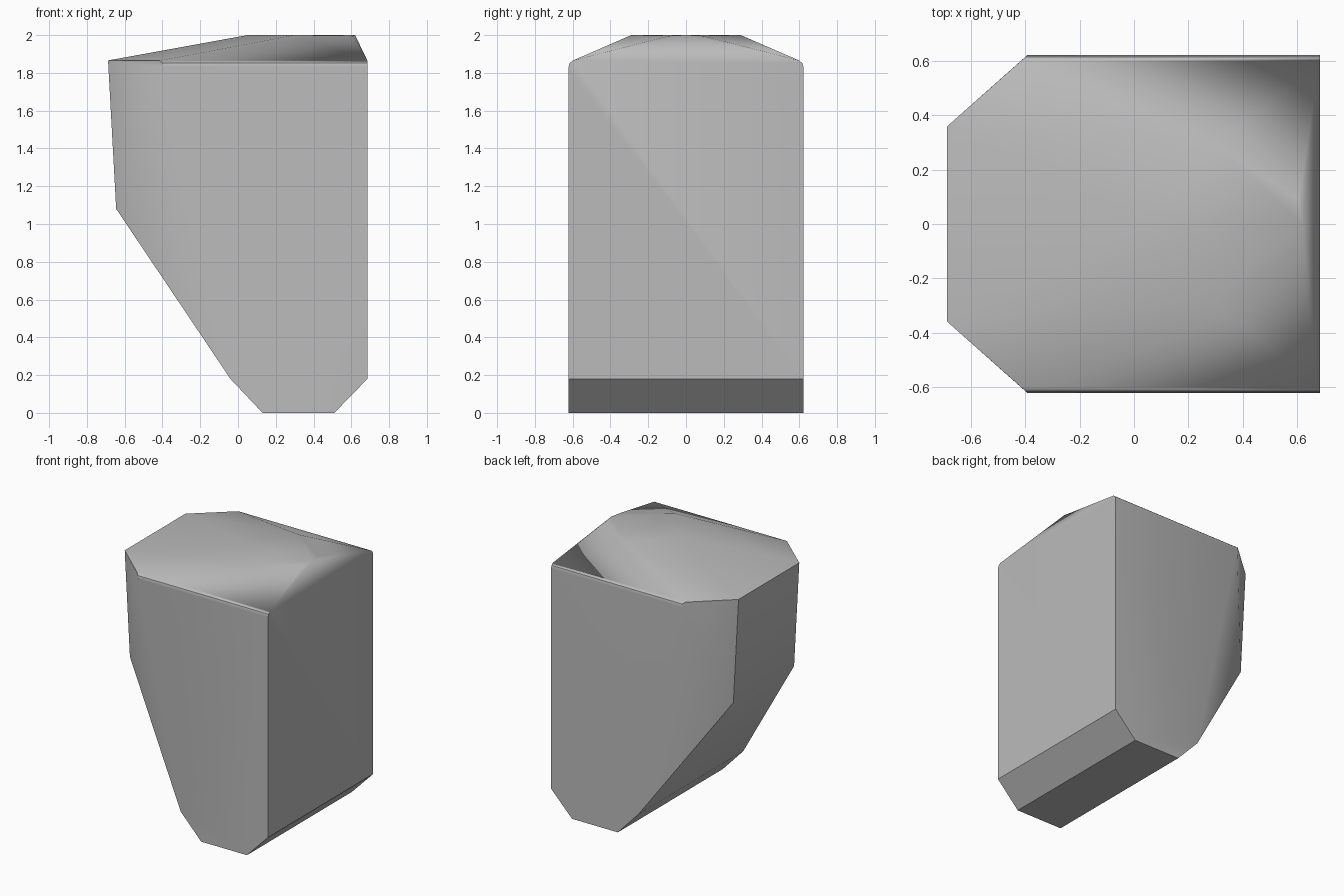
import bpy
import bmesh
import math

cube = bpy.data.objects.get("Cube")
if cube:
    bpy.data.objects.remove(cube, do_unlink=True)

# Stone colour
stone = bpy.data.materials.new("grey stone")
stone.use_nodes = True
grey = (0.5, 0.5, 0.5, 1.0)
stone.diffuse_color = grey
bsdf = stone.node_tree.nodes["Principled BSDF"]
bsdf.inputs["Base Color"].default_value = grey
bsdf.inputs["Roughness"].default_value = 0.8

# Corner points of one half, mirrored across y
half_width = 0.622
base = [(0.13, 0), (0.51, 0), (0.685, 0.18), (-0.04, 0.18)]
corners = [(x, half_width, z) for x, z in base]
# Narrow end
corners += [(-0.688, 0.36, 1.866), (-0.645, 0.36, 1.08)]
# Rounded upper rim of the flat sides
for y, z in [(half_width, 1.83), (0.616, 1.852), (0.6, 1.865)]:
    corners += [(0.685, y, z), (-0.393 - 1.1 * (half_width - y), y, z)]
# Low crown
corners += [(0.3, 0.29, 2.0), (0.607, 0.09, 1.996)]
crown_ridge = [(0.05, 0, 2.0), (0.62, 0, 2.0)]

bm = bmesh.new()
for x, y, z in corners:
    for side in (-1, 1):
        bm.verts.new((x, side * y, z))
for point in crown_ridge:
    bm.verts.new(point)

# Wrap the points in a solid and merge the flat faces
hull = bmesh.ops.convex_hull(bm, input=bm.verts[:])
loose = {g for g in hull["geom_interior"] + hull["geom_unused"]
         if isinstance(g, bmesh.types.BMVert)}
bmesh.ops.delete(bm, geom=list(loose), context="VERTS")
bmesh.ops.dissolve_limit(bm, angle_limit=math.radians(1),
                         verts=bm.verts[:], edges=bm.edges[:])
bmesh.ops.recalc_face_normals(bm, faces=bm.faces[:])

mesh = bpy.data.meshes.new("rock")
bm.to_mesh(mesh)
bm.free()
mesh.materials.append(stone)
rock = bpy.data.objects.new("rock", mesh)
bpy.context.collection.objects.link(rock)

# Soft crown, crisp sides
bpy.ops.object.select_all(action="DESELECT")
rock.select_set(True)
bpy.context.view_layer.objects.active = rock
bpy.ops.object.shade_smooth_by_angle(angle=math.radians(35))
weighted = rock.modifiers.new("weighted normals", "WEIGHTED_NORMAL")
weighted.keep_sharp = True
